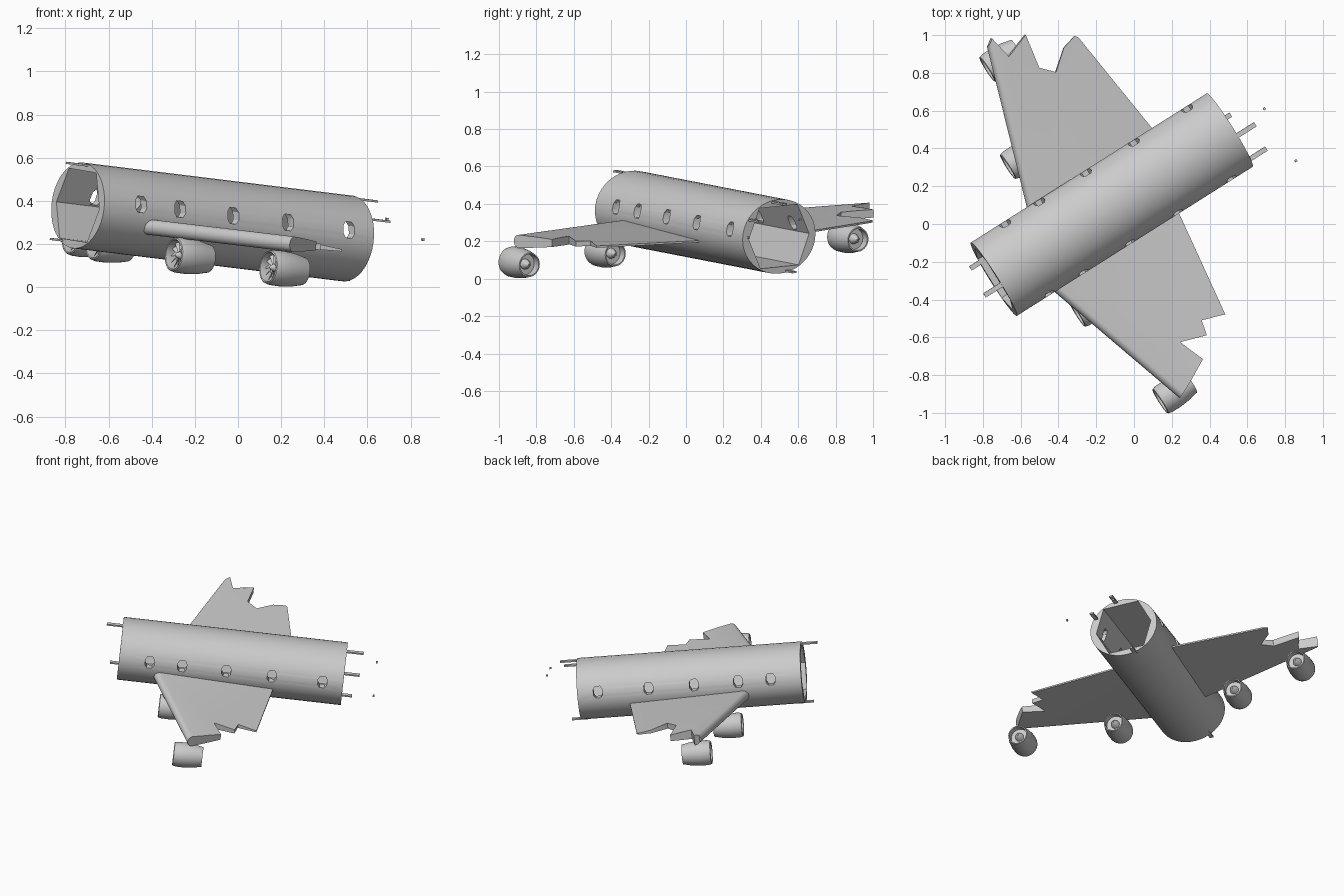
import bpy, bmesh, math
from mathutils import Matrix, Vector

if "Cube" in bpy.data.objects:
    bpy.data.objects.remove(bpy.data.objects["Cube"])

# Aircraft frame: local x runs nose to tail, y sideways, z up
ex = Vector((0.84, 0.531, -0.103)).normalized()
ey = Vector((-0.535, 0.845, 0.088))
ey = (ey - ex * ey.dot(ex)).normalized()
ez = ex.cross(ey)
FRAME = Matrix((ex, ey, ez)).transposed().to_4x4()
FRAME.translation = (-0.1175, 0.1025, 0.302)

grey = bpy.data.materials.new("bare_metal_grey")
grey.diffuse_color = (0.6, 0.6, 0.6, 1)
grey.use_nodes = True
grey.node_tree.nodes["Principled BSDF"].inputs["Base Color"].default_value = grey.diffuse_color


def finish(name, bm, smooth=True):
    bmesh.ops.recalc_face_normals(bm, faces=bm.faces)
    me = bpy.data.meshes.new(name)
    bm.to_mesh(me)
    bm.free()
    me.transform(FRAME)
    me.materials.append(grey)
    ob = bpy.data.objects.new(name, me)
    bpy.context.collection.objects.link(ob)
    if smooth:
        shade(ob)
    return ob


def activate(ob):
    bpy.ops.object.select_all(action='DESELECT')
    ob.select_set(True)
    bpy.context.view_layer.objects.active = ob


def shade(ob):
    activate(ob)
    bpy.ops.object.shade_smooth_by_angle(angle=math.radians(35))


def loft(bm, rings, close=False):
    """Skin a list of point rings; cap the ends, or close into a loop."""
    vs = [[bm.verts.new(p) for p in r] for r in rings]
    n = len(vs[0])
    pairs = list(zip(vs, vs[1:])) + ([(vs[-1], vs[0])] if close else [])
    for a, b in pairs:
        for i in range(n):
            j = (i + 1) % n
            bm.faces.new((a[i], a[j], b[j], b[i]))
    if not close:
        bm.faces.new(vs[0])
        bm.faces.new(vs[-1])


def boolean(ob, cutter, op):
    cutter.hide_render = True
    m = ob.modifiers.new("cut", 'BOOLEAN')
    m.operation, m.object, m.solver = op, cutter, 'EXACT'
    activate(ob)
    bpy.ops.object.modifier_apply(modifier=m.name)
    bpy.data.objects.remove(cutter)
    shade(ob)


# Fuselage: oval tube with a six-sided cabin and window holes
HALF = 0.743
bm = bmesh.new()
oval = [(0.23 * math.cos(t * math.tau / 40), 0.2 * math.sin(t * math.tau / 40)) for t in range(40)]
loft(bm, [[(x, y, z) for y, z in oval] for x in (-HALF, HALF)])
fuselage = finish("fuselage", bm, False)

bm = bmesh.new()
cabin = [(0.12, 0.163), (-0.12, 0.163), (-0.19, 0), (-0.12, -0.163), (0.12, -0.163), (0.19, 0)]
loft(bm, [[(x, y, z) for y, z in cabin] for x in (-1, 1)])
boolean(fuselage, finish("cabin_cutter", bm, False), 'DIFFERENCE')

bm = bmesh.new()
pane = [(0.03, 0.018), (0.017, 0.037), (-0.017, 0.037), (-0.03, 0.018),
        (-0.03, -0.018), (-0.017, -0.037), (0.017, -0.037), (0.03, -0.018)]
for s in (-0.54, -0.325, -0.032, 0.27, 0.606):
    loft(bm, [[(s + a, y, 0.045 + b) for a, b in pane] for y in (-0.4, 0.4)])
boolean(fuselage, finish("window_cutter", bm, False), 'DIFFERENCE')


# Wings: tapered aerofoil trimmed by a jagged break outline
def wing(name, side, shift, jag):
    def section(v):
        le = -0.502 + 0.32 * (v - 0.222) + shift
        te = 0.286 - 0.13 * (v - 0.23) + shift
        zc = -0.055 + 0.025 * (v - 0.2)
        r = 0.036
        nose = [(le + r - r * math.sin(a), r * math.cos(a))
                for a in [math.pi * k / 12 for k in range(13)]]
        pts = [(te, 0.005)] + nose + [(te, -0.005)]
        return [(s, side * v, zc + h) for s, h in pts]
    bm = bmesh.new()
    loft(bm, [section(0.18), section(1.15)])
    ob = finish(name, bm, False)
    outline = [(0.8, 0), (0.8, jag[0][1] + 0.01)] + jag + [(-0.8, jag[-1][1]), (-0.8, 0)]
    bm = bmesh.new()
    loft(bm, [[(s, side * v, z) for s, v in outline] for z in (-0.3, 0.3)])
    boolean(ob, finish(name + "_cutter", bm, False), 'INTERSECT')


wing("right_wing", -1, 0, [(0.21, 0.818), (0.085, 0.777), (0.066, 0.858), (-0.075, 0.813),
                           (-0.02, 0.954), (-0.143, 1.02), (-0.233, 1.063)])
wing("left_wing", 1, 0.115, [(0.34, 0.812), (0.309, 0.861), (0.225, 0.838), (0.121, 0.752),
                             (0.057, 0.82), (0.088, 1.007), (-0.05, 0.957),
                             (-0.076, 1.086), (-0.108, 1.063)])


# Engines: lathed nacelle, spinner and fan blades
def ring(c, x, r, n=32):
    return [(c[0] + x, c[1] + r * math.cos(k * math.tau / n), c[2] + r * math.sin(k * math.tau / n))
            for k in range(n)]


def engine(name, c):
    bm = bmesh.new()
    shell = [(-0.098, 0.072), (-0.094, 0.077), (-0.075, 0.082), (-0.02, 0.083), (0.04, 0.077),
             (0.095, 0.065), (0.095, 0.058), (0.05, 0.058), (0.05, 0.004), (-0.04, 0.004),
             (-0.04, 0.064), (-0.085, 0.066), (-0.095, 0.068)]
    loft(bm, [ring(c, x, r) for x, r in shell], close=True)
    loft(bm, [ring(c, x, r) for x, r in [(-0.088, 0.002), (-0.08, 0.01), (-0.065, 0.017), (-0.04, 0.019)]])
    loft(bm, [ring(c, x, r) for x, r in [(0.045, 0.03), (0.075, 0.02), (0.09, 0.004)]])
    finish(name + "_nacelle", bm)
    bm = bmesh.new()
    for k in range(12):
        a = k * math.tau / 12

        def p(x, r, t):
            return bm.verts.new((c[0] + x, c[1] + r * math.cos(a + t), c[2] + r * math.sin(a + t)))
        bm.faces.new((p(-0.066, 0.015, -0.2), p(-0.07, 0.066, -0.15),
                      p(-0.05, 0.066, 0.19), p(-0.05, 0.015, 0.25)))
    finish(name + "_fan", bm, False)


engine("right_outer_engine", (-0.22, -1.034, -0.153))
engine("right_inner_engine", (-0.35, -0.41, -0.163))
engine("left_outer_engine", (-0.07, 0.946, -0.174))
engine("left_inner_engine", (-0.25, 0.45, -0.175))


# Bent-free stringers sticking out of the broken ends
def bar(name, x0, x1, y, z, w=0.013, h=0.005):
    bm = bmesh.new()
    loft(bm, [[(x, y + a * w, z + b * h) for a, b in ((1, 1), (-1, 1), (-1, -1), (1, -1))]
              for x in (x0, x1)])
    finish(name, bm, False)


for i, (x0, x1, y, z) in enumerate([
        (0.70, 0.81, 0.05, -0.19), (0.70, 0.855, -0.03, 0.188), (0.70, 0.845, -0.178, 0.105),
        (-0.80, -0.70, 0.10, -0.172), (-0.85, -0.70, -0.03, 0.19)]):
    bar("stringer_%d" % (i + 1), x0, x1, y, z)

# Loose scraps behind the tail
for i, p in enumerate([(0.69, 0.61, 0.315), (0.857, 0.335, 0.22)]):
    q = FRAME.inverted() @ Vector(p)
    bar("scrap_%d" % (i + 1), q.x - 0.006, q.x + 0.006, q.y, q.z, 0.006, 0.006)
